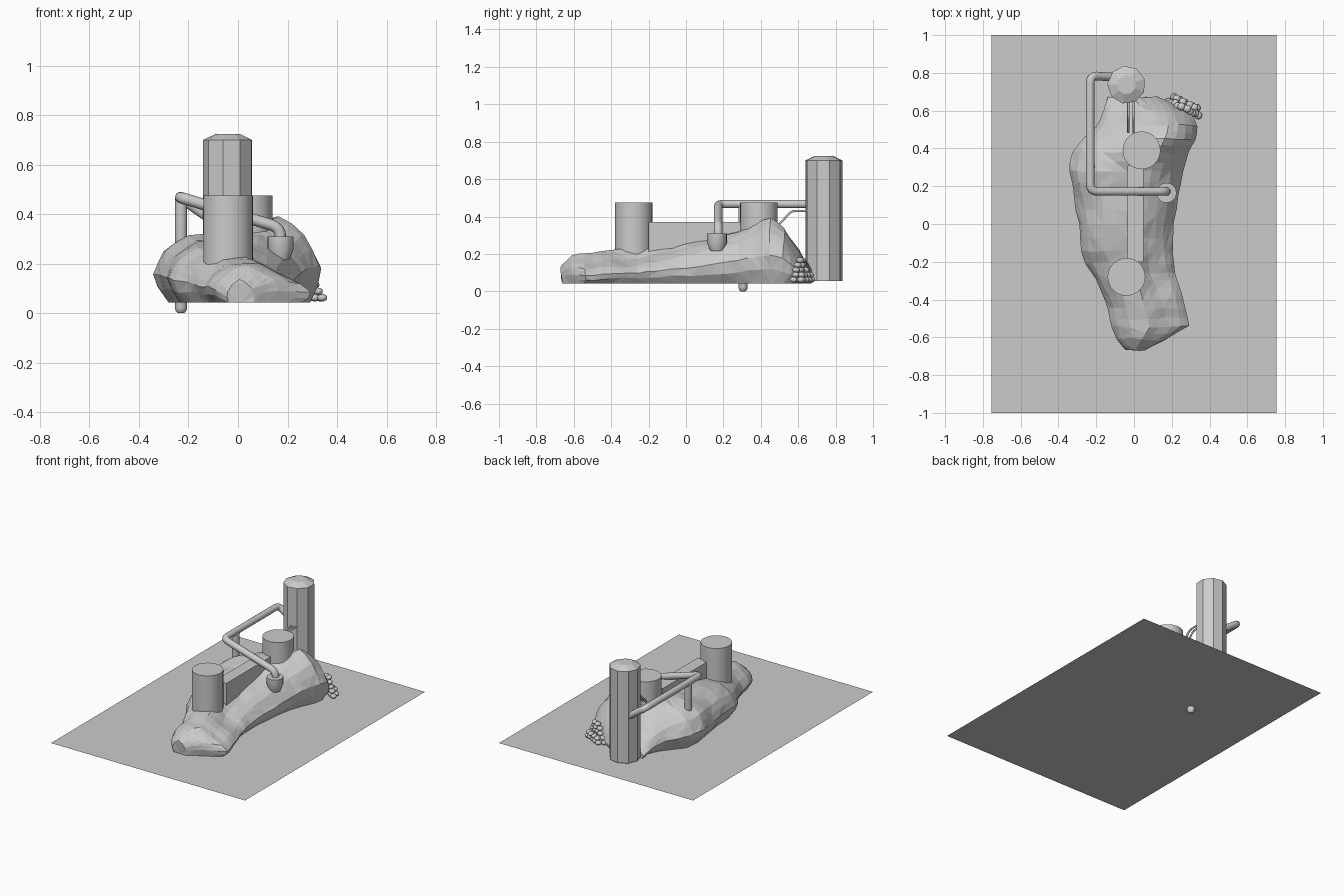
import bpy, bmesh, math, random
from mathutils import Vector, noise

if "Cube" in bpy.data.objects:
    bpy.data.objects.remove(bpy.data.objects["Cube"])
random.seed(4)


def finish(name, bm, smooth=False):
    me = bpy.data.meshes.new(name)
    bmesh.ops.recalc_face_normals(bm, faces=bm.faces)
    bm.to_mesh(me)
    bm.free()
    ob = bpy.data.objects.new(name, me)
    bpy.context.collection.objects.link(ob)
    if smooth:
        bpy.ops.object.select_all(action='DESELECT')
        ob.select_set(True)
        bpy.context.view_layer.objects.active = ob
        bpy.ops.object.shade_smooth_by_angle(angle=math.radians(35))
    return ob


def lathe(name, x, y, rings, sides=32, turn=0, smooth=True):
    """Stack of (radius, z) rings, capped at both ends."""
    bm = bmesh.new()
    loops = [[bm.verts.new((x + r * math.cos(turn + i * math.tau / sides),
                            y + r * math.sin(turn + i * math.tau / sides), z))
              for i in range(sides)] for r, z in rings]
    for a, b in zip(loops, loops[1:]):
        for i in range(sides):
            j = (i + 1) % sides
            bm.faces.new((a[i], a[j], b[j], b[i]))
    bm.faces.new(loops[0])
    bm.faces.new(loops[-1])
    return finish(name, bm, smooth)


def pipe(name, pts, radius, bend=0.04):
    """Round tube along a path with filleted corners."""
    pts = [Vector(p) for p in pts]
    path = [pts[0]]
    for a, b, c in zip(pts, pts[1:], pts[2:]):
        p, q = b + (a - b).normalized() * bend, b + (c - b).normalized() * bend
        for k in range(5):
            t = k / 4
            path.append(p * (1 - t) ** 2 + b * 2 * t * (1 - t) + q * t * t)
    path.append(pts[-1])
    cu = bpy.data.curves.new(name, 'CURVE')
    cu.dimensions = '3D'
    cu.bevel_depth = radius
    cu.bevel_resolution = 3
    cu.use_fill_caps = True
    sp = cu.splines.new('POLY')
    sp.points.add(len(path) - 1)
    for pt, co in zip(sp.points, path):
        pt.co = (*co, 1)
    sp.use_smooth = True
    ob = bpy.data.objects.new(name, cu)
    bpy.context.collection.objects.link(ob)


# Flat ground sheet
bm = bmesh.new()
bm.faces.new([bm.verts.new((x, y, 0.04)) for x, y in
              ((-.755, -1), (.755, -1), (.755, 1), (-.755, 1))])
finish("base_sheet", bm)

# Rock: lofted sections (y, left x, right x, height left, middle, right)
sections = [
    (-.665, -.04, .06, .11, .13, .11), (-.61, -.09, .17, .17, .20, .16),
    (-.545, -.12, .30, .19, .21, .15), (-.45, -.14, .265, .20, .22, .17),
    (-.34, -.18, .25, .22, .23, .16), (-.26, -.23, .22, .23, .24, .17),
    (-.15, -.28, .21, .27, .27, .20), (.0, -.29, .215, .29, .29, .24),
    (.15, -.32, .235, .30, .30, .28), (.28, -.345, .26, .31, .33, .32),
    (.38, -.335, .30, .30, .36, .37), (.45, -.27, .33, .27, .36, .40),
    (.52, -.21, .34, .24, .31, .35), (.60, -.165, .30, .18, .23, .22),
    (.675, -.14, .11, .10, .13, .10)]
bm = bmesh.new()
rings = []
for y, a, b, zl, zm, zr in sections:
    w = b - a
    prof = [(.07, .042), (0, .45 * zl + .02), (.08, .8 * zl), (.25, zl), (.5, zm),
            (.72, zr), (.9, .8 * zr), (1, .45 * zr + .02), (.95, .042)]
    rings.append([bm.verts.new((a + t * w, y, z)) for t, z in prof])
for p, q in zip(rings, rings[1:]):
    for i in range(9):
        j = (i + 1) % 9
        bm.faces.new((p[i], p[j], q[j], q[i]))
bm.faces.new(rings[0])
bm.faces.new(rings[-1])
bmesh.ops.subdivide_edges(bm, edges=bm.edges[:], cuts=1, use_grid_fill=True)
bmesh.ops.smooth_vert(bm, verts=bm.verts[:], factor=.35,
                      use_axis_x=True, use_axis_y=True, use_axis_z=True)
for v in bm.verts:
    if v.co.z > .06:
        v.co += noise.noise_vector(v.co * 9) * .014
    else:
        v.co.z = .042
bmesh.ops.triangulate(bm, faces=bm.faces[:])
rock = finish("rock", bm)
dec = rock.modifiers.new("facets", 'DECIMATE')
dec.ratio = .75

# Two round tanks and the wall joining them
lathe("front_tank", -.04, -.28, [(.1, .17), (.1, .475)])
lathe("rear_tank", .04, .39, [(.1, .22), (.1, .475)])
bm = bmesh.new()
bmesh.ops.create_cube(bm, size=1)
for v in bm.verts:
    v.co = Vector((.008 + v.co.x * .085, .055 + v.co.y * .51, .29 + v.co.z * .16))
finish("connecting_wall", bm)

# Faceted tower with a shallow cap
lathe("tower", -.04, .737, [(.101, .055), (.101, .70), (.05, .724)], 9,
      math.radians(-102), False)

# Large pipe, its support post and its cup
pipe("main_pipe", [(.172, .172, .25), (.172, .172, .345), (-.232, .172, .467),
                   (-.232, .785, .467), (-.05, .775, .34)], .023)
lathe("pipe_post", -.23, .305, [(.012, .0), (.021, .008), (.025, .022), (.025, .465)], 16)
lathe("pipe_cup", .172, .165, [(.035, .215), (.053, .26), (.053, .31)], 20)

# Thin twin lines from tower to rock
for i, x in enumerate((-.03, -.003)):
    pipe(f"thin_line_{i}", [(x, .65, .43), (x, .565, .43), (x, .485, .345)], .006, .02)

# Stack of little stones leaning on the rock
bm = bmesh.new()
start, step = Vector((.185, .65, .062)), Vector((.031, -.0145, 0))
out = Vector((.012, .028, 0))
for row in range(2):
    for level in range(5 - 3 * row):
        for i in range(6 - level - row):
            p = start + step * (i + level * .5 + row * .5) + out * row
            p += Vector((random.uniform(-.005, .005), random.uniform(-.005, .005), level * .026))
            ret = bmesh.ops.create_icosphere(bm, subdivisions=2, radius=.019)
            for v in ret['verts']:
                v.co = Vector((v.co.x * 1.1, v.co.y * 1.1, v.co.z * .8)) + p
finish("stone_stack", bm, True)
